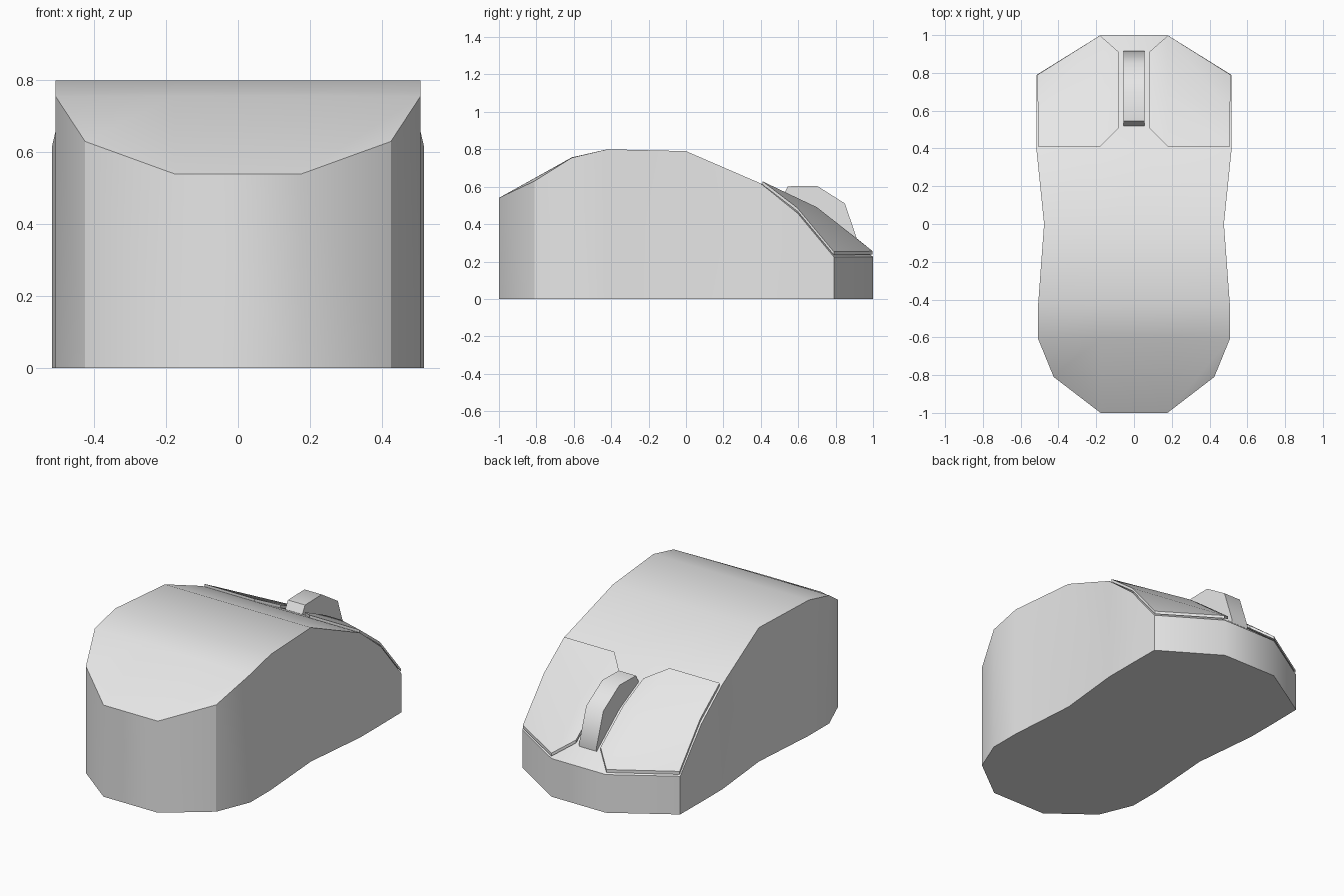
import bpy, bmesh, math

cube = bpy.data.objects.get("Cube")
if cube:
    bpy.data.objects.remove(cube, do_unlink=True)

grey = bpy.data.materials.new("light grey plastic")
grey.use_nodes = True
grey.diffuse_color = (0.8, 0.8, 0.8, 1)
bsdf = next(n for n in grey.node_tree.nodes if n.type == 'BSDF_PRINCIPLED')
bsdf.inputs["Base Color"].default_value = (0.8, 0.8, 0.8, 1)


def finish(bm, name, angle):
    """Turn a bmesh into a smooth-by-angle object."""
    bmesh.ops.recalc_face_normals(bm, faces=bm.faces)
    limit = math.radians(angle)
    for f in bm.faces:
        f.smooth = True
    for e in bm.edges:
        if e.is_manifold and e.calc_face_angle(0) > limit:
            e.smooth = False
    mesh = bpy.data.meshes.new(name)
    bm.to_mesh(mesh)
    bm.free()
    mesh.materials.append(grey)
    obj = bpy.data.objects.new(name, mesh)
    bpy.context.collection.objects.link(obj)
    return obj


# Body: stations of (outer x, outer y, outer z, inner y, inner z)
INNER = 0.177
stations = [
    (0.425, -0.81, 0.63, -1.0, 0.54),
    (0.507, -0.61, 0.755, -0.61, 0.757),
    (0.507, -0.42, 0.80, -0.42, 0.80),
    (0.476, 0.0, 0.79, 0.0, 0.79),
    (0.517, 0.4, 0.617, 0.4, 0.617),
    (0.517, 0.595, 0.46, 0.70, 0.465),
    (0.515, 0.79, 0.225, 1.0, 0.225),
]
bm = bmesh.new()
rows = []
for ox, oy, oz, iy, iz in stations:
    pts = [(-ox, oy, oz), (-INNER, iy, iz), (INNER, iy, iz), (ox, oy, oz)]
    rows.append([bm.verts.new(p) for p in pts])
for a, b in zip(rows, rows[1:]):
    for i in range(3):
        bm.faces.new((a[i], a[i + 1], b[i + 1], b[i]))
# side walls and base follow the rim
rim = rows[0] + [r[3] for r in rows[1:-1]] + rows[-1][::-1] + [r[0] for r in rows[-2:0:-1]]
base = [bm.verts.new((v.co.x, v.co.y, 0)) for v in rim]
for i in range(len(rim)):
    j = (i + 1) % len(rim)
    bm.faces.new((rim[i], rim[j], base[j], base[i]))
bm.faces.new(base)
# crisp vertical corners at the heel
for e in bm.edges:
    a, b = e.verts
    if abs(a.co.x - b.co.x) < 1e-4 and abs(abs(a.co.x) - 0.425) < 1e-3 and abs(a.co.y - b.co.y) < 1e-4:
        e.smooth = False
finish(bm, "body", 40)


# Buttons: thin plates lying just above the sloping nose
def button(name, side):
    bm = bmesh.new()
    pts = dict(
        A=(0.507, 0.41, 0.628), G=(0.18, 0.41, 0.628), F=(0.08, 0.51, 0.58),
        B=(0.509, 0.595, 0.487), M=(0.18, 0.70, 0.49), N=(0.08, 0.70, 0.49),
        C=(0.511, 0.79, 0.253), D=(0.18, 0.998, 0.255), E=(0.08, 0.91, 0.326))
    v = {k: bm.verts.new((side * x, y, z)) for k, (x, y, z) in pts.items()}
    for quad in ("AGMB", "GFNM", "BMDC", "MNED"):
        bm.faces.new([v[k] for k in quad])
    ext = bmesh.ops.extrude_face_region(bm, geom=bm.faces[:], use_keep_orig=True)
    for g in ext["geom"]:
        if isinstance(g, bmesh.types.BMVert):
            g.co.z -= 0.018
    finish(bm, name, 40)


button("left_button", 1)
button("right_button", -1)

# Scroll wheel: faceted disc between the buttons
profile = [(0.495, 0.51), (0.545, 0.602), (0.70, 0.605), (0.85, 0.51),
           (0.917, 0.31), (0.88, 0.2), (0.6, 0.3)]
bm = bmesh.new()
sides = [[bm.verts.new((x, y, z)) for y, z in profile] for x in (-0.056, 0.056)]
for s in sides:
    bm.faces.new(s)
for i in range(len(profile)):
    j = (i + 1) % len(profile)
    bm.faces.new((sides[0][i], sides[0][j], sides[1][j], sides[1][i]))
finish(bm, "scroll_wheel", 45)
